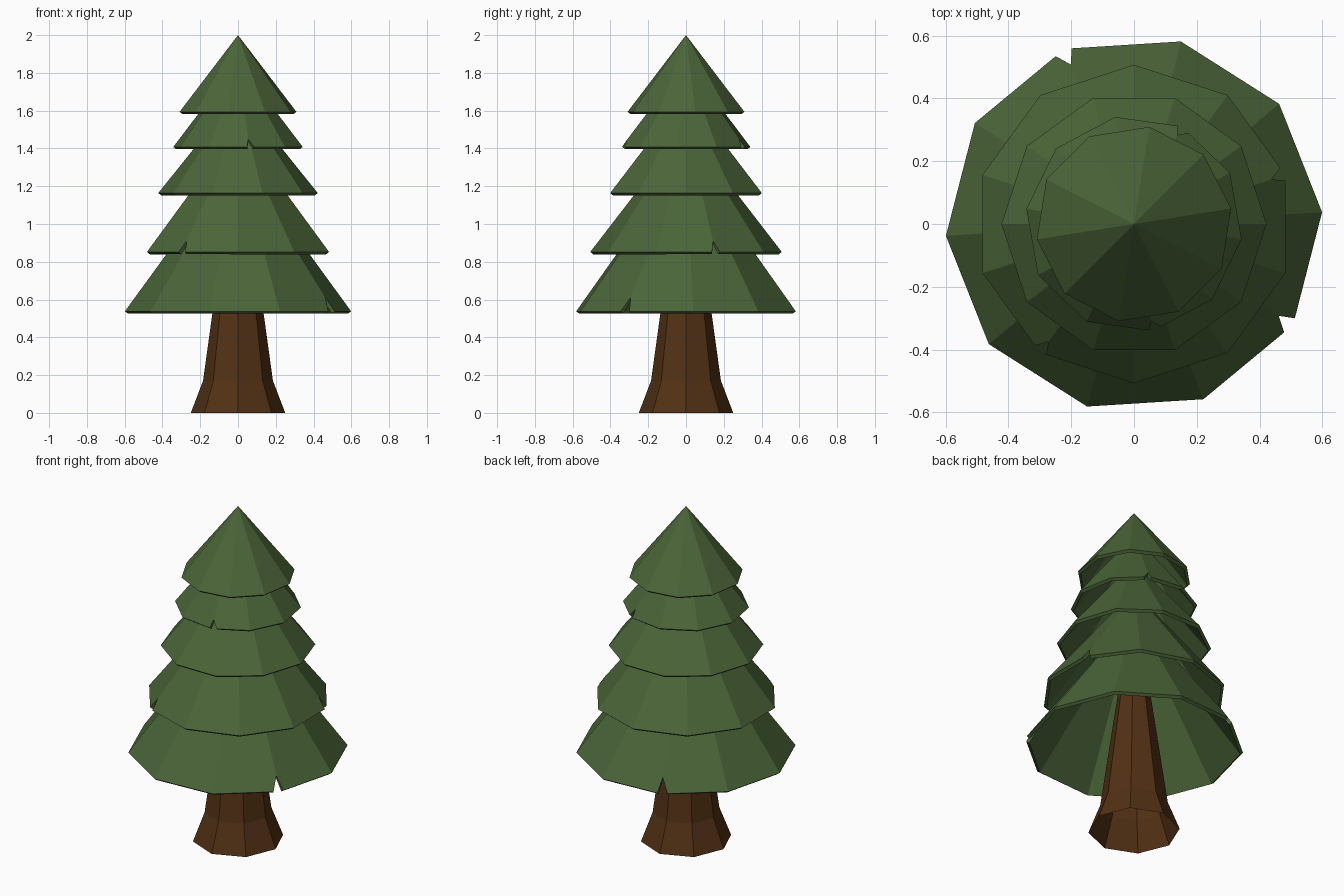
import bpy
from math import cos, sin, radians
from mathutils import Vector

if "Cube" in bpy.data.objects:
    bpy.data.objects.remove(bpy.data.objects["Cube"])


def material(name, rgb):
    m = bpy.data.materials.new(name)
    m.diffuse_color = (*rgb, 1)
    m.use_nodes = True
    m.node_tree.nodes["Principled BSDF"].inputs["Base Color"].default_value = m.diffuse_color
    return m


GREEN = material("needles", (0.07, 0.13, 0.04))
BROWN = material("bark", (0.085, 0.03, 0.007))


def make_object(name, verts, faces, mat):
    me = bpy.data.meshes.new(name)
    me.from_pydata(verts, [], faces)
    me.materials.append(mat)
    ob = bpy.data.objects.new(name, me)
    bpy.context.collection.objects.link(ob)
    return ob


def ring(n, r, z, phase):
    return [Vector((r * cos(radians(phase + 360 * i / n)),
                    r * sin(radians(phase + 360 * i / n)), z)) for i in range(n)]


# Foliage tier: hollow ten-sided cone, some rim corners cut by a small notch
def tier(name, r, z_rim, z_top, phase, notches):
    tip = Vector((0, 0, z_top))
    base = ring(10, r, z_rim, phase)
    rim = []
    for i, p in enumerate(base):
        if i in notches:
            before, after = notches[i]
            rim += [p.lerp(base[i - 1], before),
                    p.lerp(tip, 0.09),
                    p.lerp(base[(i + 1) % 10], after)]
        else:
            rim.append(p)
    n = len(rim)
    ob = make_object(name, rim + [tip],
                     [(i, (i + 1) % n, n) for i in range(n)], GREEN)
    mod = ob.modifiers.new("thickness", 'SOLIDIFY')
    mod.thickness = 0.02
    mod.offset = -1


# name, radius, rim height, tip height, rotation, {corner: (cut before, cut after)}
tier("foliage_tier_1", 0.600, 0.538, 1.36, 3.6, {3: (0.06, 0.10), 9: (0.10, 0.06)})
tier("foliage_tier_2", 0.507, 0.852, 1.51, 18, {0: (0.06, 0.09), 6: (0.09, 0.06)})
tier("foliage_tier_3", 0.422, 1.164, 1.69, 0, {})
tier("foliage_tier_4", 0.346, 1.408, 1.86, 28, {1: (0.14, 0.06), 7: (0.06, 0.14)})
tier("foliage_tier_5", 0.313, 1.594, 2.00, 9, {})

# Trunk: open eight-sided tube with a flared foot
sections = [(0.25, 0), (0.185, 0.17), (0.07, 1.0)]
verts = [v for r, z in sections for v in ring(8, r, z, 0)]
faces = [(k * 8 + i, k * 8 + (i + 1) % 8, k * 8 + 8 + (i + 1) % 8, k * 8 + 8 + i)
         for k in range(len(sections) - 1) for i in range(8)]
make_object("trunk", verts, faces, BROWN)
